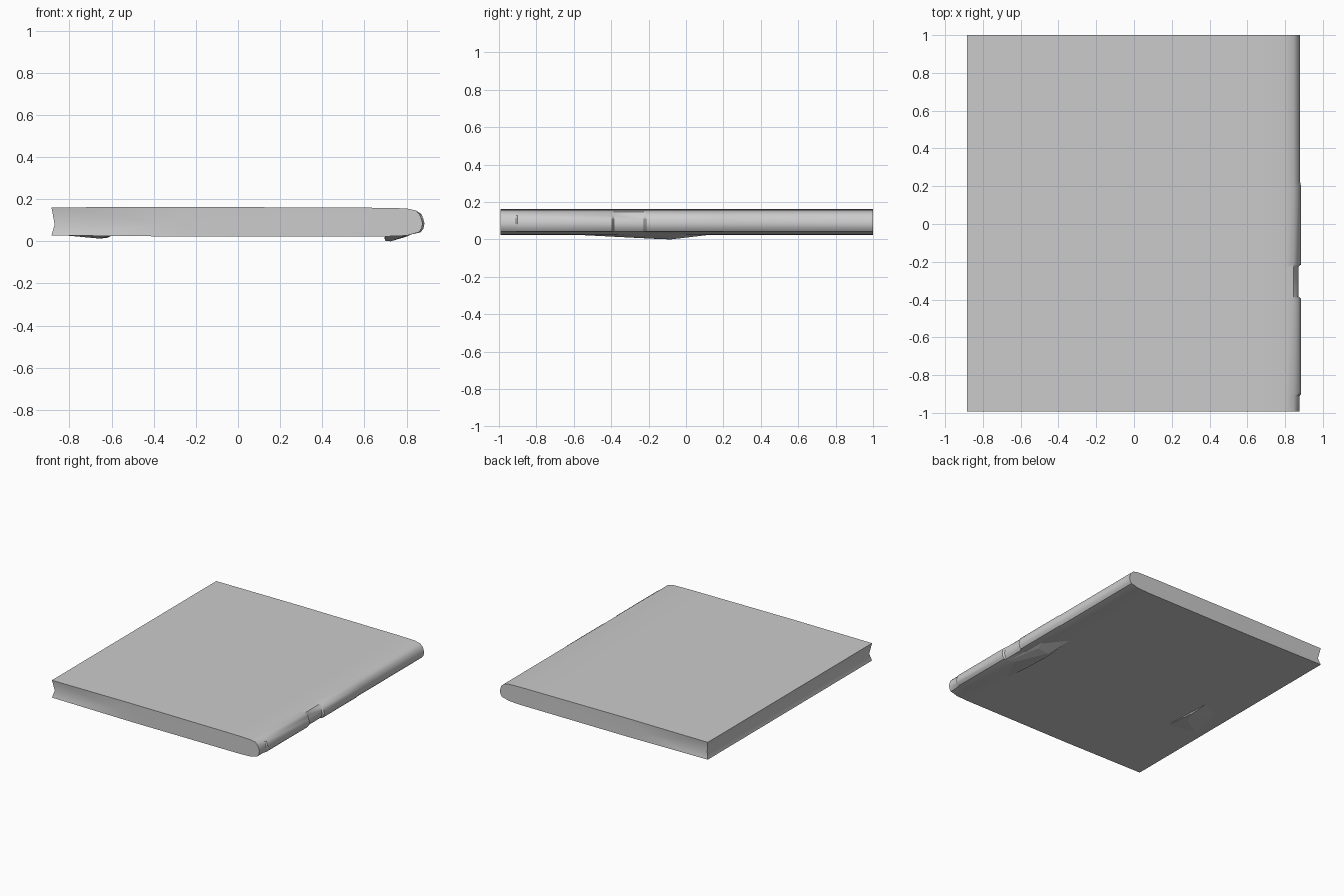
import bpy, bmesh

if "Cube" in bpy.data.objects:
    bpy.data.objects.remove(bpy.data.objects["Cube"])


def make_object(name, bm):
    bmesh.ops.recalc_face_normals(bm, faces=bm.faces)
    mesh = bpy.data.meshes.new(name)
    bm.to_mesh(mesh)
    bm.free()
    obj = bpy.data.objects.new(name, mesh)
    bpy.context.collection.objects.link(obj)
    return obj


def profile(spine):
    """Closed-book outline in x, z: rounded spine right, V groove left."""
    return [(-0.885, 0.161), (-0.2, 0.163), (0.66, 0.159), (0.80, 0.156),
            (0.845, 0.146), (spine - 0.014, 0.128), (spine - 0.005, 0.105),
            (spine, 0.085), (spine - 0.005, 0.06), (spine - 0.018, 0.043),
            (0.80, 0.027), (0.70, 0.023), (-0.2, 0.022), (-0.885, 0.028),
            (-0.870, 0.08)]


# Book body: outline lofted along y, with a worn dent in the spine
stations = [(-0.992, 0.876), (-0.91, 0.877), (-0.90, 0.885), (-0.395, 0.885),
            (-0.385, 0.872), (-0.225, 0.872), (-0.215, 0.884), (0.2, 0.884),
            (0.22, 0.880), (1.0, 0.880)]
bm = bmesh.new()
rings = [[bm.verts.new((x, y, z)) for x, z in profile(s)] for y, s in stations]
n = len(rings[0])
for a, b in zip(rings, rings[1:]):
    for i in range(n):
        j = (i + 1) % n
        bm.faces.new((a[i], a[j], b[j], b[i]))

# End caps: flat toward the spine, shallow page groove toward the open side
for ring, inward in ((rings[0], 1), (rings[-1], -1)):
    ring[14].co.y += inward * 0.014
    y = ring[1].co.y
    mid = bm.verts.new((-0.2, y, 0.08))
    deep = bm.verts.new((-0.36, y + inward * 0.008, 0.08))
    bm.faces.new(ring[1:13] + [mid])
    bm.faces.new((ring[0], ring[1], deep))
    bm.faces.new((ring[1], mid, deep))
    bm.faces.new((mid, ring[12], deep))
    bm.faces.new((ring[12], ring[13], deep))
    bm.faces.new((ring[13], ring[14], deep))
    bm.faces.new((ring[14], ring[0], deep))
body = make_object("book_body", bm)


def bump(name, points):
    """Small faceted lump under the cover."""
    bm = bmesh.new()
    for p in points:
        bm.verts.new(p)
    bmesh.ops.convex_hull(bm, input=bm.verts)
    return make_object(name, bm)


# Worn lumps on the underside
bump("spine_lump", [(0.70, -0.62, 0.026), (0.85, -0.55, 0.045),
                    (0.695, -0.38, 0.015), (0.70, -0.13, 0.001),
                    (0.725, -0.08, 0.0), (0.695, 0.02, 0.018),
                    (0.80, -0.1, 0.022), (0.86, 0.05, 0.05),
                    (0.70, 0.15, 0.027)])
bump("edge_lump", [(-0.82, -0.3, 0.028), (-0.66, -0.2, 0.013),
                   (-0.62, -0.1, 0.016), (-0.60, -0.35, 0.026),
                   (-0.62, 0.05, 0.026), (-0.8, 0.0, 0.03)])

# Smooth shading on the rounded spine, sharp elsewhere
bpy.ops.object.select_all(action='DESELECT')
body.select_set(True)
bpy.context.view_layer.objects.active = body
bpy.ops.object.shade_smooth_by_angle(angle=0.6)
